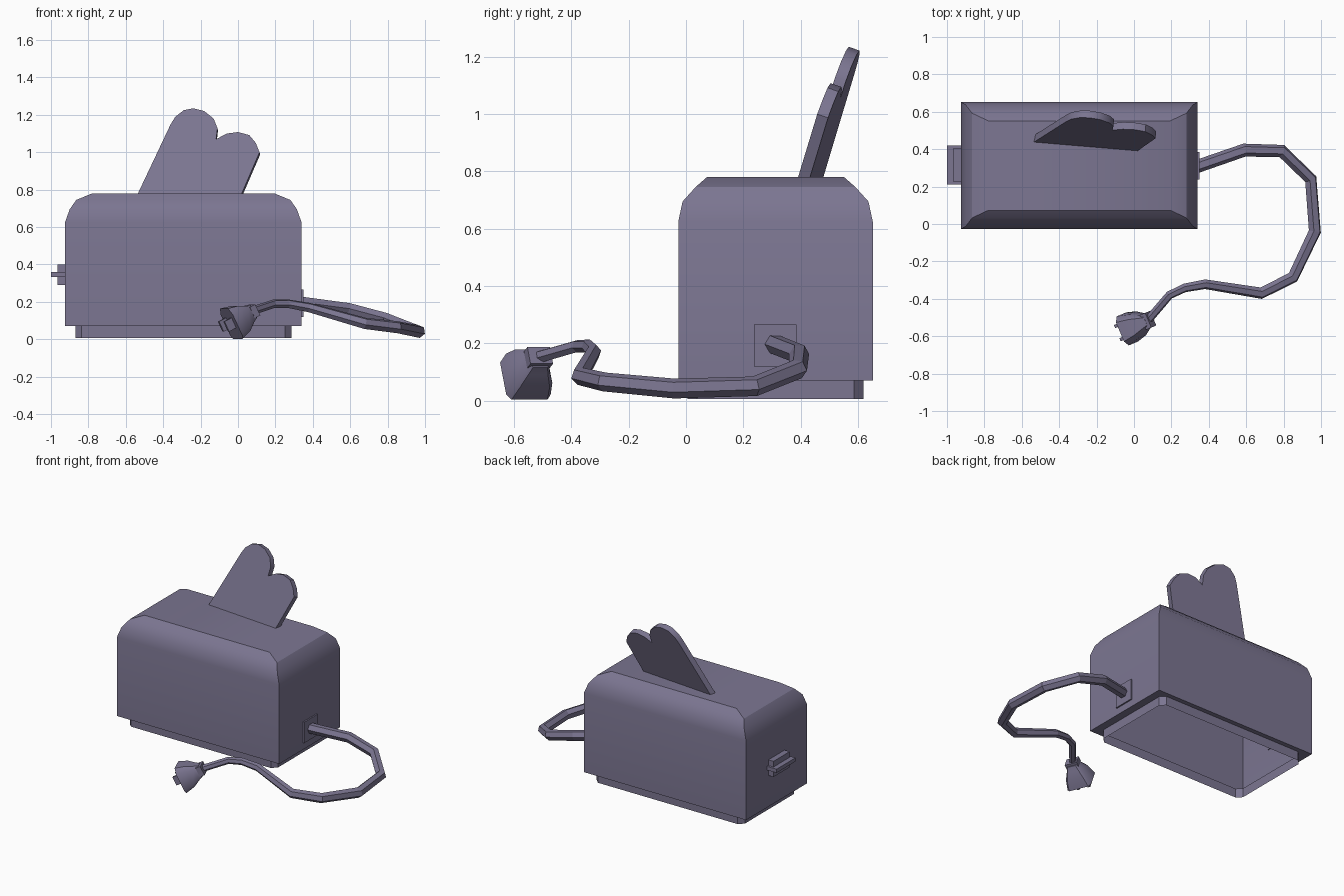
import bpy, bmesh, math
from mathutils import Vector, Matrix

if "Cube" in bpy.data.objects:
    bpy.data.objects.remove(bpy.data.objects["Cube"])

# Dusty purple-grey used on every part
paint = bpy.data.materials.new("dusty_purple")
paint.diffuse_color = (0.2, 0.18, 0.285, 1)
paint.use_nodes = True
paint.node_tree.nodes["Principled BSDF"].inputs["Base Color"].default_value = paint.diffuse_color


def finish(name, bm, smooth=None):
    bmesh.ops.recalc_face_normals(bm, faces=bm.faces)
    me = bpy.data.meshes.new(name)
    bm.to_mesh(me)
    bm.free()
    me.materials.append(paint)
    ob = bpy.data.objects.new(name, me)
    bpy.context.collection.objects.link(ob)
    if smooth:
        bpy.ops.object.select_all(action='DESELECT')
        ob.select_set(True)
        bpy.context.view_layer.objects.active = ob
        bpy.ops.object.shade_smooth_by_angle(angle=math.radians(smooth))
    return ob


def loft(bm, rings, cap_start=False, cap_end=False):
    loops = [[bm.verts.new(p) for p in r] for r in rings]
    n = len(loops[0])
    for a, b in zip(loops, loops[1:]):
        for i in range(n):
            bm.faces.new((a[i], a[(i + 1) % n], b[(i + 1) % n], b[i]))
    if cap_start:
        bm.faces.new(loops[0][::-1])
    if cap_end:
        bm.faces.new(loops[-1])


def rect(x0, x1, y0, y1, z, c=0.0):
    # rectangle ring with chamfered corners when c > 0
    if c == 0:
        return [(x0, y0, z), (x1, y0, z), (x1, y1, z), (x0, y1, z)]
    return [(x0 + c, y0, z), (x1 - c, y0, z), (x1, y0 + c, z), (x1, y1 - c, z),
            (x1 - c, y1, z), (x0 + c, y1, z), (x0, y1 - c, z), (x0, y0 + c, z)]


def box(name, size, center, matrix=Matrix()):
    bm = bmesh.new()
    m = matrix @ Matrix.Translation(center) @ Matrix.Diagonal((*size, 1))
    bmesh.ops.create_cube(bm, size=1, matrix=m)
    return finish(name, bm)


# Toaster body: open shell with stepped-in rounded top
X0, X1, Y0, Y1 = -0.925, 0.34, -0.027, 0.652
bm = bmesh.new()
profile = [(0, 0, 0.07), (0, 0, 0.625), (0.025, 0.015, 0.695),
           (0.06, 0.06, 0.745), (0.145, 0.1, 0.78)]
loft(bm, [rect(X0 + dx, X1 - dx, Y0 + dy, Y1 - dy, z) for dx, dy, z in profile],
     cap_end=True)
finish("toaster_body", bm, 30)

# Base: underside ledge and open skirt with chamfered corners
bm = bmesh.new()
loft(bm, [rect(X0, X1, Y0, Y1, 0.07, 0.0005), rect(-0.87, 0.285, 0.005, 0.62, 0.07, 0.033),
          rect(-0.87, 0.285, 0.005, 0.62, 0.006, 0.033)])
finish("base_skirt", bm)

# Toast slice: two-lobed outline on a leaning plane
outline = [(-0.575, 0.7), (-0.535, 0.78), (-0.36, 1.15), (-0.335, 1.19), (-0.29, 1.225),
           (-0.24, 1.235), (-0.18, 1.22), (-0.13, 1.18), (-0.11, 1.13), (-0.117, 1.07),
           (-0.06, 1.1), (0.0, 1.108), (0.06, 1.092), (0.095, 1.05), (0.115, 1.0),
           (0.02, 0.78), (-0.015, 0.7)]
front = [Vector((x, 0.393 - 0.084 * x + 0.34 * (z - 0.78), z)) for x, z in outline]
back_dir = Vector((0.084, 1, -0.34)).normalized() * 0.04
bm = bmesh.new()
loft(bm, [front, [p + back_dir for p in front]], True, True)
finish("toast_slice", bm, 30)

# Lever on the left end
box("lever_block", (0.045, 0.18, 0.11), (-0.9425, 0.315, 0.345))
box("lever_handle", (0.08, 0.21, 0.026), (-0.96, 0.315, 0.347))

# Cord socket plate
box("cord_plate", (0.02, 0.148, 0.147), (0.34, 0.312, 0.192))

# Power cord: six-sided tapering tube
path = [(0.33, 0.305, 0.198, 1), (0.59, 0.395, 0.163, 1), (0.79, 0.39, 0.11, 1),
        (0.945, 0.24, 0.05, 1), (0.967, -0.04, 0.042, 1), (0.85, -0.285, 0.065, 0.95),
        (0.68, -0.37, 0.085, 0.9), (0.38, -0.322, 0.17, 0.75), (0.27, -0.342, 0.19, 0.68),
        (0.19, -0.38, 0.19, 0.65), (0.07, -0.52, 0.15, 0.65)]
cu = bpy.data.curves.new("power_cord", 'CURVE')
cu.dimensions = '3D'
cu.bevel_depth = 0.035
cu.bevel_resolution = 1
cu.use_fill_caps = True
cu.materials.append(paint)
sp = cu.splines.new('POLY')
sp.points.add(len(path) - 1)
for pt, (x, y, z, r) in zip(sp.points, path):
    pt.co = (x, y, z, 1)
    pt.radius = r
sp.use_smooth = False
bpy.context.collection.objects.link(bpy.data.objects.new("power_cord", cu))

# Plug: local z runs from the collar to the prongs, local x is horizontal, local y down
start, end = Vector((0.075, -0.515, 0.15)), Vector((-0.04, -0.563, 0.088))
axis = (end - start).normalized()
side = Vector((axis.y, -axis.x, 0)).normalized()
down = axis.cross(side)
frame = Matrix((side, down, axis)).transposed().to_4x4()
frame.translation = start
length = (end - start).length

box("plug_collar", (0.085, 0.065, 0.035), (0, 0, 0), frame)
section = [(0.068, 0.095), (0.084, 0.075), (0.084, -0.05), (0.055, -0.085),
           (-0.055, -0.085), (-0.084, -0.05), (-0.084, 0.075), (-0.068, 0.095)]
bm = bmesh.new()
loft(bm, [[frame @ Vector((s * x, s * y, t)) for x, y in section]
          for s, t in ((0.4, 0), (0.55, 0.03), (0.82, 0.075), (1, length))], True, True)
finish("plug_body", bm, 40)
for name, s in (("plug_prong_left", -1), ("plug_prong_right", 1)):
    box(name, (0.018, 0.06, 0.06), (s * 0.038, 0, length + 0.015), frame)
